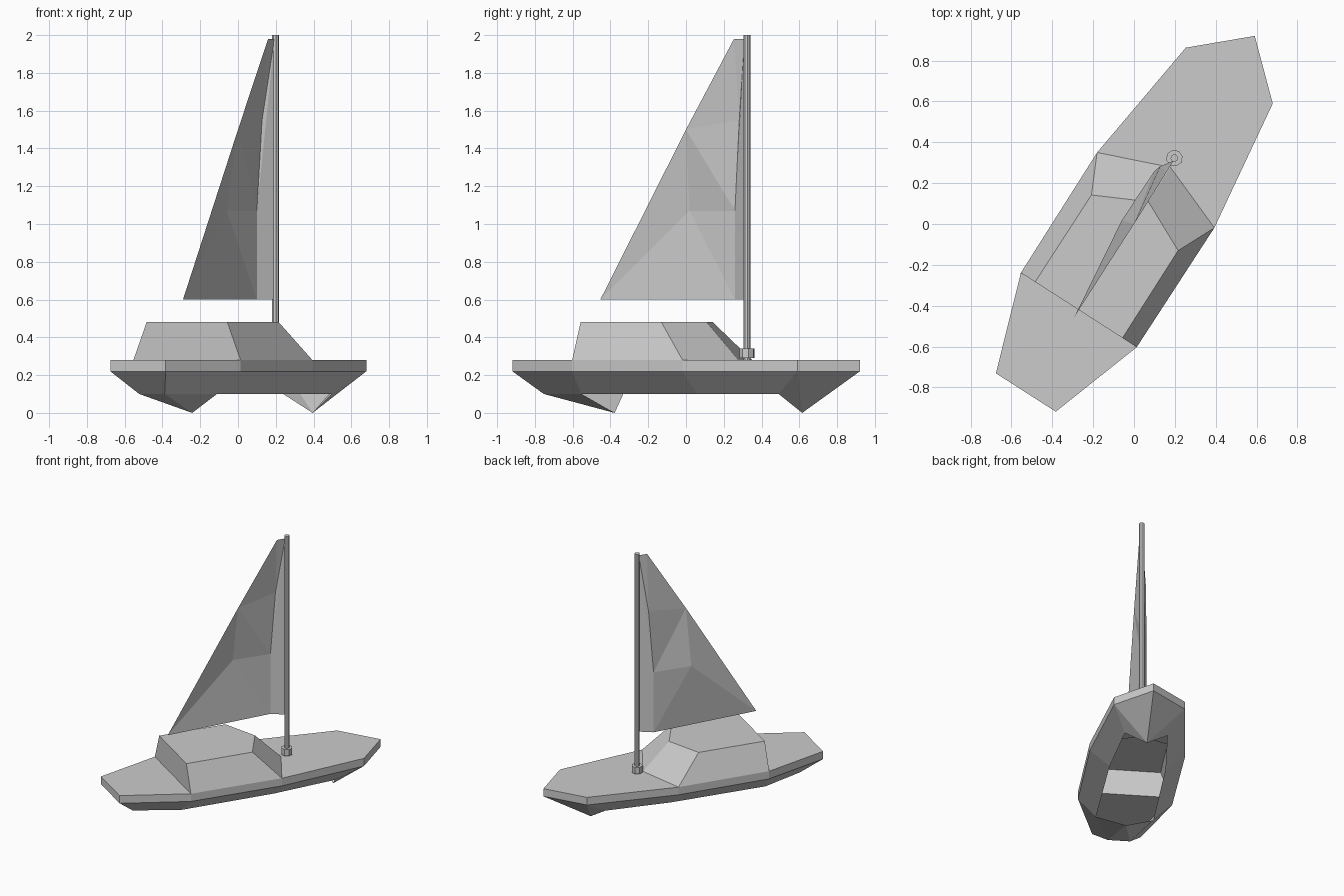
import bpy
import bmesh
from math import radians
from mathutils import Matrix

if "Cube" in bpy.data.objects:
    bpy.data.objects.remove(bpy.data.objects["Cube"], do_unlink=True)

# One plain grey for the whole boat
grey = bpy.data.materials.new("plain_grey")
grey.use_nodes = True
grey.diffuse_color = (0.6, 0.6, 0.6, 1)
bsdf = grey.node_tree.nodes["Principled BSDF"]
bsdf.inputs["Base Color"].default_value = (0.6, 0.6, 0.6, 1)
bsdf.inputs["Roughness"].default_value = 0.8

# The boat is built with its bow along +x, then turned to its heading
HEADING = Matrix.Rotation(radians(57.3), 4, "Z")


def add_part(name, bm, recalc=True):
    bmesh.ops.remove_doubles(bm, verts=bm.verts, dist=0.0005)
    if recalc:
        bmesh.ops.recalc_face_normals(bm, faces=bm.faces)
    bm.transform(HEADING)
    mesh = bpy.data.meshes.new(name)
    bm.to_mesh(mesh)
    bm.free()
    mesh.materials.append(grey)
    obj = bpy.data.objects.new(name, mesh)
    bpy.context.collection.objects.link(obj)
    return obj


def face(bm, *points):
    return bm.faces.new([bm.verts.new(p) for p in points])


def both(bm, *points):
    """A face on the port side and its mirror on the starboard side."""
    face(bm, *points)
    face(bm, *[(x, -y, z) for x, y, z in reversed(points)])


def mirror(p):
    return (p[0], -p[1], p[2])


# Half outline of the deck from bow to stern, and of the hull bottom
RIM, DECK, BOTTOM, ROOF = 0.22, 0.28, 0.10, 0.48
outline = [(1.094, 0), (0.863, 0.253), (0.197, 0.341), (-0.5, 0.337), (-0.98, 0.174)]
low = [(x, y, RIM) for x, y in outline]
top = [(x, y, DECK) for x, y in outline]
base = [(x, y, BOTTOM) for x, y in [(0.68, 0.152), (0.197, 0.2), (-0.526, 0.205), (-0.843, 0.08)]]
bow_fin = (0.731, 0, 0)
stern_fin = (-0.449, 0, 0)

# Hull: rim band, sloping sides and the two fins, open underneath
bm = bmesh.new()
for i in range(4):
    both(bm, low[i], low[i + 1], top[i + 1], top[i])
for i in range(1, 4):
    both(bm, low[i], base[i - 1], base[i], low[i + 1])
both(bm, low[0], bow_fin, low[1])
both(bm, low[1], bow_fin, base[0])
both(bm, base[2], stern_fin, base[3])
face(bm, base[3], stern_fin, mirror(base[3]))
face(bm, low[4], mirror(low[4]), mirror(top[4]), top[4])
face(bm, low[4], base[3], mirror(base[3]), mirror(low[4]))
add_part("hull", bm)

# Deck: a bow piece and a stern piece around the open cabin
nose = (0.33, 0, DECK)
bm = bmesh.new()
both(bm, top[0], top[1], top[2], nose)
face(bm, top[3], top[4], mirror(top[4]), mirror(top[3]))
for f in bm.faces:
    f.normal_update()
    if f.normal.z < 0:
        f.normal_flip()
add_part("deck", bm, recalc=False)

# Cabin: sloped sides, pointed front, upright back, open to the hull
roof_tip = (0.13, 0, ROOF)
roof_front = (0.007, 0.252, ROOF)
roof_back = (-0.5, 0.254, ROOF)
bm = bmesh.new()
both(bm, top[2], top[3], roof_back, roof_front)
both(bm, nose, top[2], roof_front, roof_tip)
face(bm, top[3], mirror(top[3]), mirror(roof_back), roof_back)
face(bm, roof_tip, roof_front, roof_back, mirror(roof_back), mirror(roof_front))
add_part("cabin", bm)


# Mast and its collar
def pole(name, radius, z0, z1):
    bm = bmesh.new()
    bmesh.ops.create_cone(bm, cap_ends=True, segments=8, radius1=radius, radius2=radius,
                          depth=z1 - z0,
                          matrix=Matrix.Translation((0.378, 0.008, (z0 + z1) / 2)))
    add_part(name, bm)


pole("mast", 0.019, DECK, 2.0)
pole("mast_collar", 0.041, DECK + 0.01, 0.34)

# Sail: one bellied sheet with a folded strip along the mast
luff_low, luff_top = (0.365, 0.005, 0.6), (0.365, 0.005, 1.98)
fold_low, fold_mid, fold_high = (0.272, 0.056, 0.6), (0.272, 0.056, 1.07), (0.306, 0.045, 1.55)
peak, leech, clew = (0.30, 0.003, 1.98), (0, 0, 1.5), (-0.539, 0, 0.6)
belly = (-0.016, 0.06, 1.07)
bm = bmesh.new()
face(bm, luff_low, fold_mid, fold_low)
face(bm, luff_low, luff_top, fold_mid)
face(bm, luff_top, fold_high, fold_mid)
face(bm, luff_top, peak, fold_high)
face(bm, fold_high, peak, leech)
face(bm, fold_high, leech, fold_mid)
face(bm, fold_mid, leech, belly)
face(bm, leech, clew, belly)
face(bm, fold_mid, belly, fold_low)
face(bm, fold_low, belly, clew)
add_part("sail", bm)
